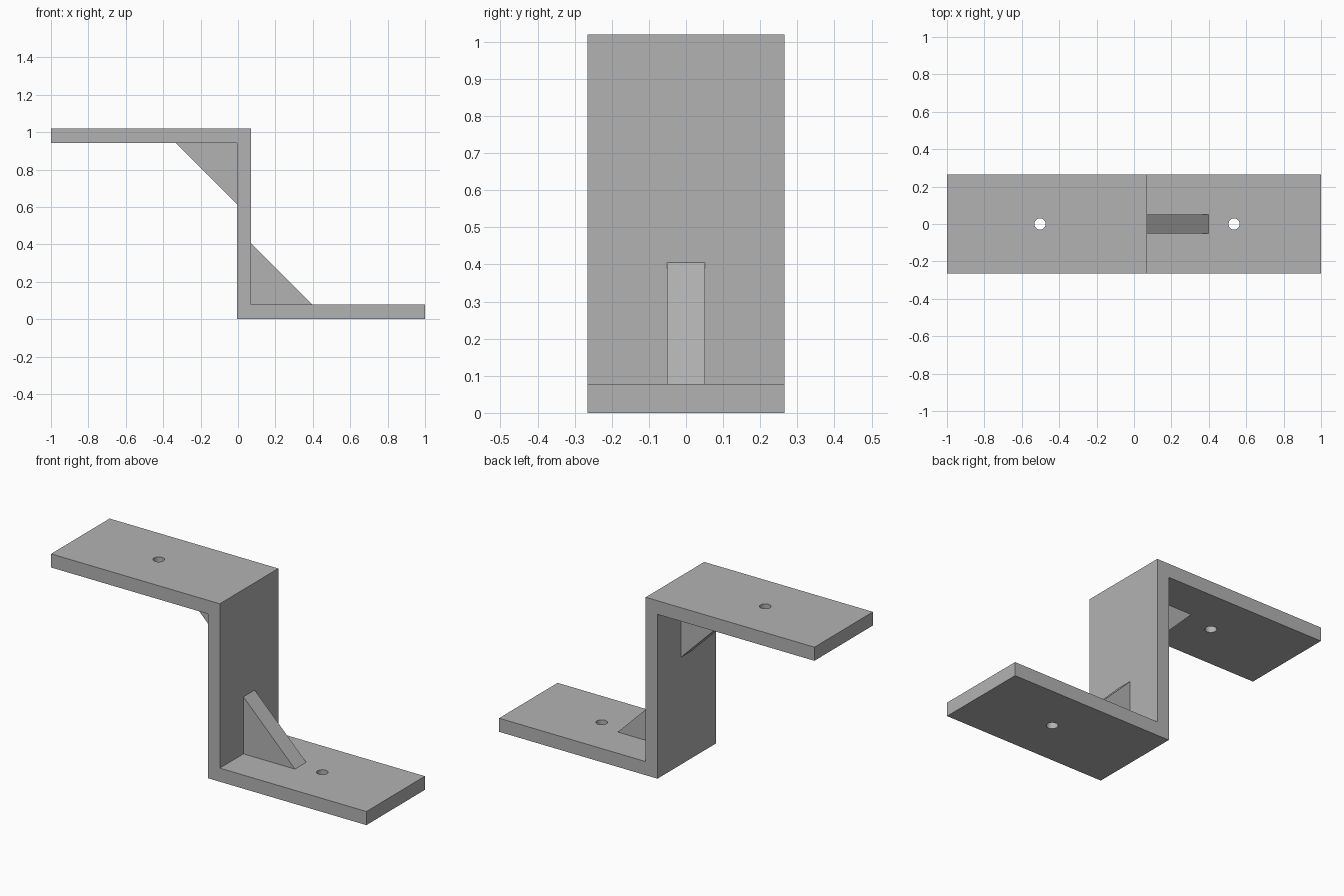
import bpy
import bmesh
import math

if "Cube" in bpy.data.objects:
    bpy.data.objects.remove(bpy.data.objects["Cube"], do_unlink=True)

# Main dimensions
HALF_WIDTH, HEIGHT, PLATE = 0.265, 1.02, 0.078
WALL_LEFT, WALL_RIGHT = -0.005, 0.07
GUSSET_LEG, GUSSET_HALF = 0.327, 0.051

grey = bpy.data.materials.new("plain grey")
grey.use_nodes = True
colour = (0.45, 0.45, 0.45, 1)
grey.diffuse_color = colour
grey.node_tree.nodes["Principled BSDF"].inputs["Base Color"].default_value = colour


def extrude_profile(name, points, half):
    """Solid from an xz outline, extruded symmetrically along y."""
    bm = bmesh.new()
    face = bm.faces.new([bm.verts.new((x, -half, z)) for x, z in points])
    new = bmesh.ops.extrude_face_region(bm, geom=[face])["geom"]
    verts = [v for v in new if isinstance(v, bmesh.types.BMVert)]
    bmesh.ops.translate(bm, verts=verts, vec=(0, 2 * half, 0))
    bmesh.ops.recalc_face_normals(bm, faces=bm.faces)
    mesh = bpy.data.meshes.new(name)
    bm.to_mesh(mesh)
    bm.free()
    mesh.materials.append(grey)
    obj = bpy.data.objects.new(name, mesh)
    bpy.context.collection.objects.link(obj)
    return obj


# Z-shaped strip: upper flange, wall and lower flange in one profile
bracket = extrude_profile("bracket", [
    (WALL_LEFT, 0), (1, 0), (1, PLATE), (WALL_RIGHT, PLATE),
    (WALL_RIGHT, HEIGHT), (-1, HEIGHT), (-1, HEIGHT - PLATE),
    (WALL_LEFT, HEIGHT - PLATE)], HALF_WIDTH)

# Screw holes through the middle of each flange
holes = [("upper_hole_cutter", (WALL_LEFT - 1) / 2, HEIGHT - PLATE / 2),
         ("lower_hole_cutter", (WALL_RIGHT + 1) / 2, PLATE / 2)]
for name, x, z in holes:
    bpy.ops.mesh.primitive_cylinder_add(vertices=32, radius=0.03, depth=0.2,
                                        location=(x, 0, z))
    cutter = bpy.context.object
    cutter.name = name
    cutter.data.materials.append(grey)
    cutter.hide_render = True
    cutter.hide_viewport = True
    cutter.display_type = 'WIRE'
    cut = bracket.modifiers.new(name, 'BOOLEAN')
    cut.operation = 'DIFFERENCE'
    cut.solver = 'EXACT'
    cut.object = cutter

# Triangular gussets in the two inner corners
corners = [("upper_gusset", WALL_LEFT, HEIGHT - PLATE, -1),
           ("lower_gusset", WALL_RIGHT, PLATE, 1)]
for name, x, z, side in corners:
    extrude_profile(name, [(x, z), (x + side * GUSSET_LEG, z),
                           (x, z + side * GUSSET_LEG)], GUSSET_HALF)

# Smooth the hole walls, keep the plate edges sharp
bpy.ops.object.select_all(action='DESELECT')
bracket.select_set(True)
bpy.context.view_layer.objects.active = bracket
for modifier in list(bracket.modifiers):
    bpy.ops.object.modifier_apply(modifier=modifier.name)
bpy.ops.object.shade_smooth_by_angle(angle=math.radians(30))
for name, x, z in holes:
    bpy.data.objects.remove(bpy.data.objects[name], do_unlink=True)
